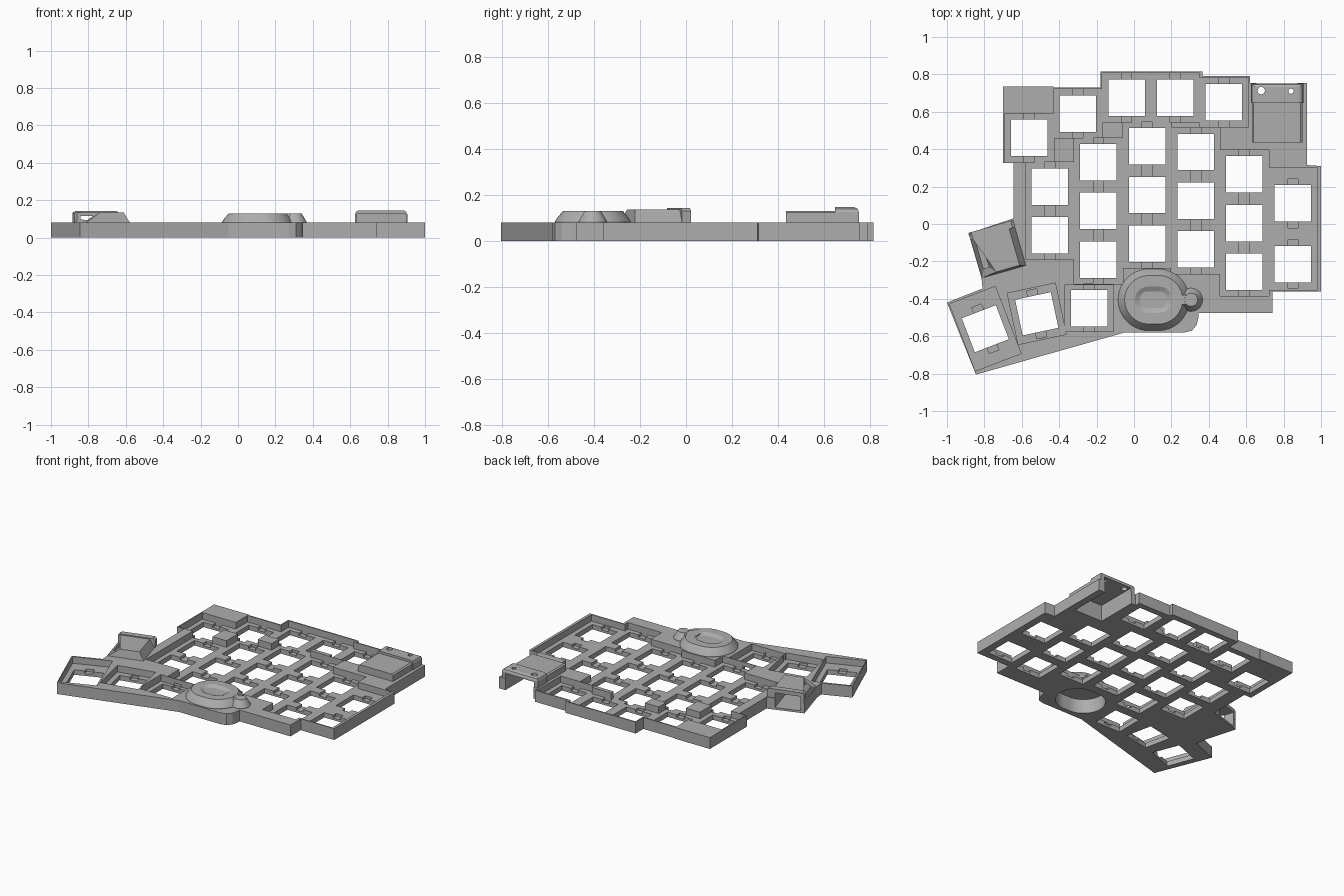
import bpy, bmesh
from math import sin, cos, pi, radians
from mathutils import Matrix, Vector

cube = bpy.data.objects.get("Cube")
if cube:
    bpy.data.objects.remove(cube, do_unlink=True)

GREY = (0.42, 0.42, 0.42, 1)
mat = bpy.data.materials.new("matte grey")
mat.use_nodes = True
mat.diffuse_color = GREY
mat.node_tree.nodes["Principled BSDF"].inputs["Base Color"].default_value = GREY


def finish(name, bm):
    bmesh.ops.recalc_face_normals(bm, faces=bm.faces)
    me = bpy.data.meshes.new(name)
    bm.to_mesh(me)
    bm.free()
    me.materials.append(mat)
    ob = bpy.data.objects.new(name, me)
    bpy.context.scene.collection.objects.link(ob)
    return ob


def add_loft(bm, layers):
    """Closed solid through equal loops of xy points, each at its own z."""
    rings = [[bm.verts.new((x, y, z)) for x, y in pts] for pts, z in layers]
    n = len(rings[0])
    for a, b in zip(rings, rings[1:]):
        for i in range(n):
            bm.faces.new((a[i], a[(i + 1) % n], b[(i + 1) % n], b[i]))
    bm.faces.new(rings[0][::-1])
    bm.faces.new(rings[-1])


def loft(name, layers):
    bm = bmesh.new()
    add_loft(bm, layers)
    return finish(name, bm)


def rect(cx, cy, hx, hy, angle=0, ox=0, oy=0):
    """Rectangle turned about (cx, cy), moved by (ox, oy) in its own axes."""
    c, s = cos(radians(angle)), sin(radians(angle))
    return [(cx + x * c - y * s, cy + x * s + y * c)
            for x, y in ((ox - hx, oy - hy), (ox + hx, oy - hy),
                         (ox + hx, oy + hy), (ox - hx, oy + hy))]


def oval(cx, cy, r, straight=0.0, n=48):
    """Circle stretched by a straight run along x."""
    pts = []
    for i in range(n):
        a = 2 * pi * (i + 0.5) / n
        pts.append((cx + r * cos(a) + (straight if cos(a) > 0 else -straight),
                    cy + r * sin(a)))
    return pts


def cut(target, solids):
    """Subtract a list of lofted solids from the target for good."""
    bm = bmesh.new()
    for layers in solids:
        add_loft(bm, layers)
    cutter = finish("cutter", bm)
    cutter.hide_render = True
    mod = target.modifiers.new("cut", "BOOLEAN")
    mod.operation, mod.solver, mod.object = "DIFFERENCE", "EXACT", cutter
    mod.use_self = True
    bpy.context.view_layer.update()
    dg = bpy.context.evaluated_depsgraph_get()
    me = bpy.data.meshes.new_from_object(target.evaluated_get(dg))
    target.modifiers.clear()
    target.data = me
    bpy.data.objects.remove(cutter, do_unlink=True)


def box(points, low, high):
    return [(points, low), (points, high)]


TOP, FLOOR, PITCH = 0.08, 0.034, 0.26

# Key positions: x, y, angle, pocket half length
keys = [(-0.56, 0.46, 0, 0.131), (-0.30, 0.59, 0, 0.131), (-0.04, 0.675, 0, 0.131),
        (0.22, 0.675, 0, 0.131), (0.48, 0.65, 0, 0.131),
        (0.85, 0.11, 0, 0.193), (0.85, -0.215, 0, 0.137),
        (-0.24, -0.45, 0, 0.125), (-0.52, -0.48, 12, 0.14), (-0.795, -0.56, 21, 0.192)]
for x, top_y, count in ((-0.45, 0.20, 2), (-0.19, 0.33, 3), (0.07, 0.415, 3),
                        (0.33, 0.385, 3), (0.59, 0.265, 3)):
    keys += [(x, top_y - PITCH * i, 0, 0.131) for i in range(count)]

# Case body
outline = [(-0.70, 0.735), (-0.70, 0.325), (-0.645, 0.325), (-0.645, 0.03),
           (-0.885, -0.05), (-0.815, -0.29), (-0.81, -0.345), (-1.0, -0.42),
           (-0.845, -0.805), (-0.05, -0.58), (0.27, -0.58), (0.31, -0.57),
           (0.335, -0.54), (0.345, -0.50), (0.345, -0.475), (0.74, -0.475),
           (0.74, -0.36), (1.0, -0.36), (1.0, 0.31), (0.925, 0.315),
           (0.925, 0.755), (0.62, 0.755), (0.62, 0.79), (0.365, 0.79),
           (0.365, 0.815), (-0.18, 0.815), (-0.18, 0.73), (-0.43, 0.73), (-0.43, 0.735)]
case = loft("case_body", box(outline, 0, TOP))

# Key pockets, clip grooves and switch openings
cut(case, [box(rect(x, y, 0.131, h, a), FLOOR, 0.1) for x, y, a, h in keys])
cut(case, [box(rect(x, y, 0.0275, 0.131, a), 0.016, 0.05) for x, y, a, h in keys])
cut(case, [box(rect(x, y, 0.0975, 0.0975, a), -0.02, 0.06) for x, y, a, h in keys])

# Cavities under the dome and the controller cover
DX, DY = 0.105, -0.405
controller_bay = box(rect(0.765, 0.63, 0.11, 0.17), -0.02, 0.115)
cut(case, [box(oval(DX, DY, 0.14, 0.025), -0.02, 0.1), controller_bay])

# Dome with a sunken oval on top
dome = loft("dome", [(oval(DX, DY, r, s), z) for r, s, z in (
    (0.165, 0.025, 0.07), (0.165, 0.025, 0.085), (0.155, 0.025, 0.1),
    (0.13, 0.025, 0.13), (0.07, 0.03, 0.13), (0.045, 0.03, 0.117))])
cut(dome, [box(oval(DX, DY, 0.14, 0.025), 0.0, 0.1)])

# Round lug beside the dome
loft("dome_lug", [(oval(0.305, -0.405, r), z) for r, z in (
    (0.062, 0.07), (0.062, 0.085), (0.035, 0.13))])
loft("dome_lug_neck", [(rect(0.24, -0.405, 0.05, h), z) for h, z in (
    (0.05, 0.07), (0.045, 0.085), (0.025, 0.129))])

# Controller cover: low lid and taller back hood with screw holes
lid = loft("controller_lid", [(rect(0.765, 0.545, h, 0.11), z) for h, z in (
    (0.135, 0.075), (0.135, 0.122), (0.125, 0.13))])
cut(lid, [controller_bay])
hood = loft("controller_hood", [(rect(0.765, 0.70 - d / 2, 0.14 - d, 0.052 - d / 2), z)
                                for d, z in ((0, 0.075), (0, 0.125), (0.006, 0.139), (0.02, 0.146))])
cut(hood, [controller_bay])
cut(hood, [box(oval(0.68, 0.713, 0.02, 0, 20), 0.1, 0.2),
           box(oval(0.84, 0.71, 0.014, 0, 20), 0.1, 0.2)])

# Tapered jack housing, open at its back end
JX, JY, JA = -0.73, -0.135, 16


def jack(x0, x1, front, back):
    c, s = cos(radians(JA)), sin(radians(JA))
    return [(JX + x * c - y * s, JY + x * s + y * c)
            for x, y in ((x0, front), (x1, front), (x1 + 0.0, back), (-0.125, back))]


housing = loft("jack_housing", [(jack(-0.122, 0.122, -0.125, 0.125), 0.07),
                                (jack(-0.122, 0.122, -0.125, 0.125), TOP),
                                (jack(-0.04, 0.09, -0.115, 0.125), 0.135)])
lip = loft("jack_lip", [(rect(JX, JY, h, 0.02, JA, 0, 0.107), z) for h, z in (
    (0.125, 0.07), (0.125, 0.13), (0.11, 0.142))])
bay = box(rect(JX, JY, 0.085, 0.13, JA, -0.015, 0.05), 0.015, 0.115)
for part in (case, housing, lip):
    cut(part, [bay])

# Smooth the round parts, keep sharp edges
for ob in bpy.context.scene.objects:
    ob.select_set(False)
for name in ("dome", "dome_lug"):
    ob = bpy.data.objects[name]
    ob.select_set(True)
    bpy.context.view_layer.objects.active = ob
bpy.ops.object.shade_smooth_by_angle(angle=radians(25))
